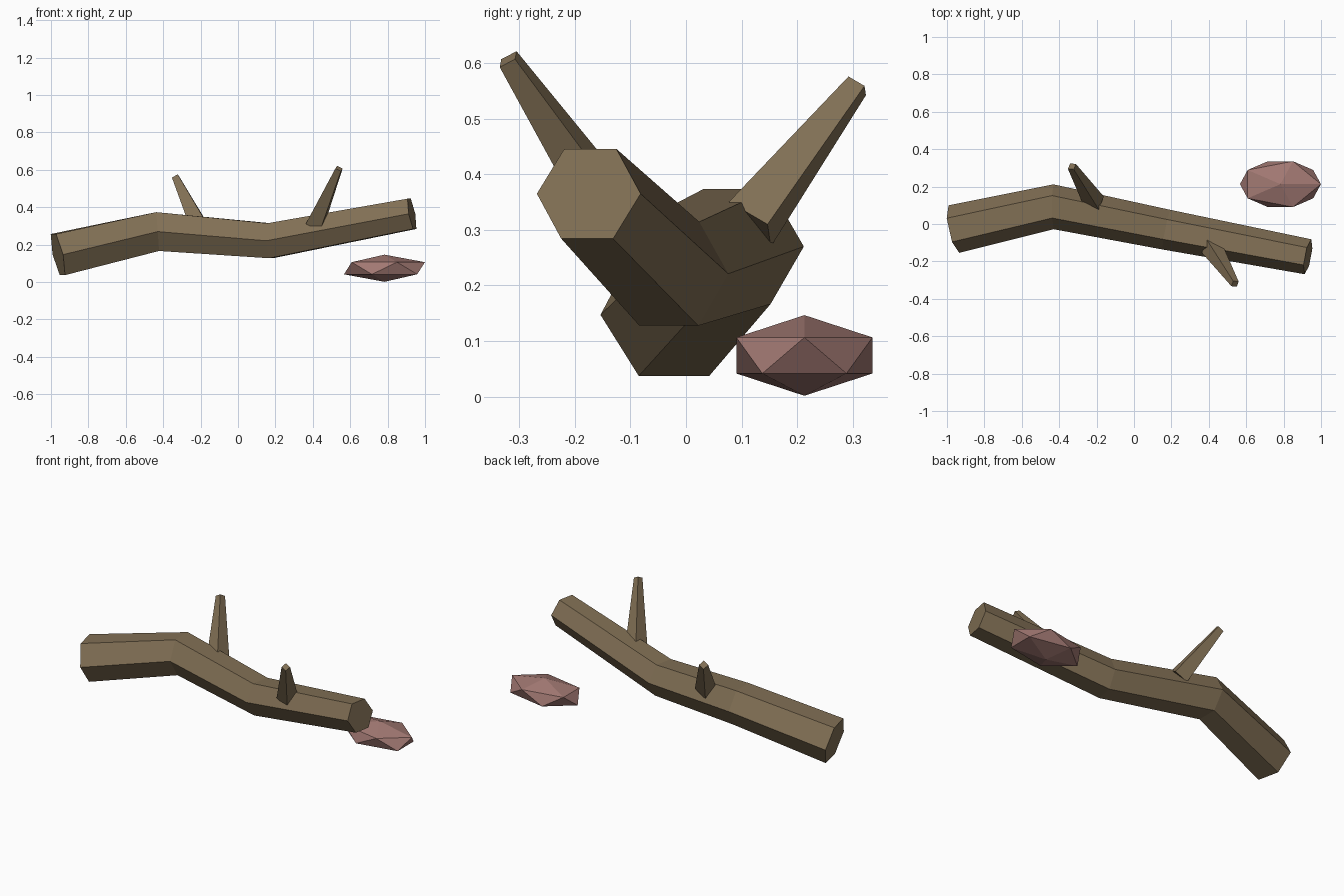
import bpy, bmesh
from math import cos, sin, tau
from mathutils import Vector

if "Cube" in bpy.data.objects:
    bpy.data.objects.remove(bpy.data.objects["Cube"])


def material(name, rgb):
    m = bpy.data.materials.new(name)
    m.diffuse_color = (*rgb, 1)
    m.use_nodes = True
    m.node_tree.nodes["Principled BSDF"].inputs["Base Color"].default_value = m.diffuse_color
    return m


def finish(bm, name, mat):
    bmesh.ops.recalc_face_normals(bm, faces=bm.faces)
    me = bpy.data.meshes.new(name)
    bm.to_mesh(me)
    bm.free()
    me.materials.append(mat)
    ob = bpy.data.objects.new(name, me)
    bpy.context.collection.objects.link(ob)
    return ob


def tapered_tube(name, path, radii, sides, mat):
    """Sweep a regular polygon along a path, with its own radius at each point."""
    pts = [Vector(p) for p in path]
    segs = [(b - a).normalized() for a, b in zip(pts, pts[1:])]
    bm = bmesh.new()
    rings = []
    for i, (p, r) in enumerate(zip(pts, radii)):
        t = (segs[max(i - 1, 0)] + segs[min(i, len(segs) - 1)]).normalized()
        side = t.cross(Vector((0, 0, 1))).normalized()
        up = side.cross(t)
        rings.append([bm.verts.new(p + r * (cos(tau * k / sides) * side + sin(tau * k / sides) * up))
                      for k in range(sides)])
    for a, b in zip(rings, rings[1:]):
        for k in range(sides):
            n = (k + 1) % sides
            bm.faces.new((a[k], a[n], b[n], b[k]))
    bm.faces.new(rings[0])
    bm.faces.new(rings[-1])
    return finish(bm, name, mat)


bark = material("bark", (0.22, 0.16, 0.09))
stone = material("stone", (0.36, 0.19, 0.17))

# Bent six-sided log
tapered_tube("log",
             [(-0.963, -0.027, 0.147), (-0.43, 0.092, 0.27), (0.172, -0.03, 0.221), (0.93, -0.175, 0.365)],
             [0.13, 0.12, 0.108, 0.095], 6, bark)

# Two four-sided broken twigs
tapered_tube("back_twig", [(-0.212, 0.115, 0.31), (-0.332, 0.308, 0.559)], [0.06, 0.025], 4, bark)
tapered_tube("front_twig", [(0.413, -0.121, 0.311), (0.54, -0.32, 0.607)], [0.06, 0.023], 4, bark)

# Flattened icosahedron pebble
bm = bmesh.new()
bmesh.ops.create_icosphere(bm, subdivisions=1, radius=1)
bmesh.ops.scale(bm, vec=(0.242, 0.144, 0.0725), verts=bm.verts)
bmesh.ops.translate(bm, vec=(0.783, 0.213, 0.074), verts=bm.verts)
finish(bm, "pebble", stone)
